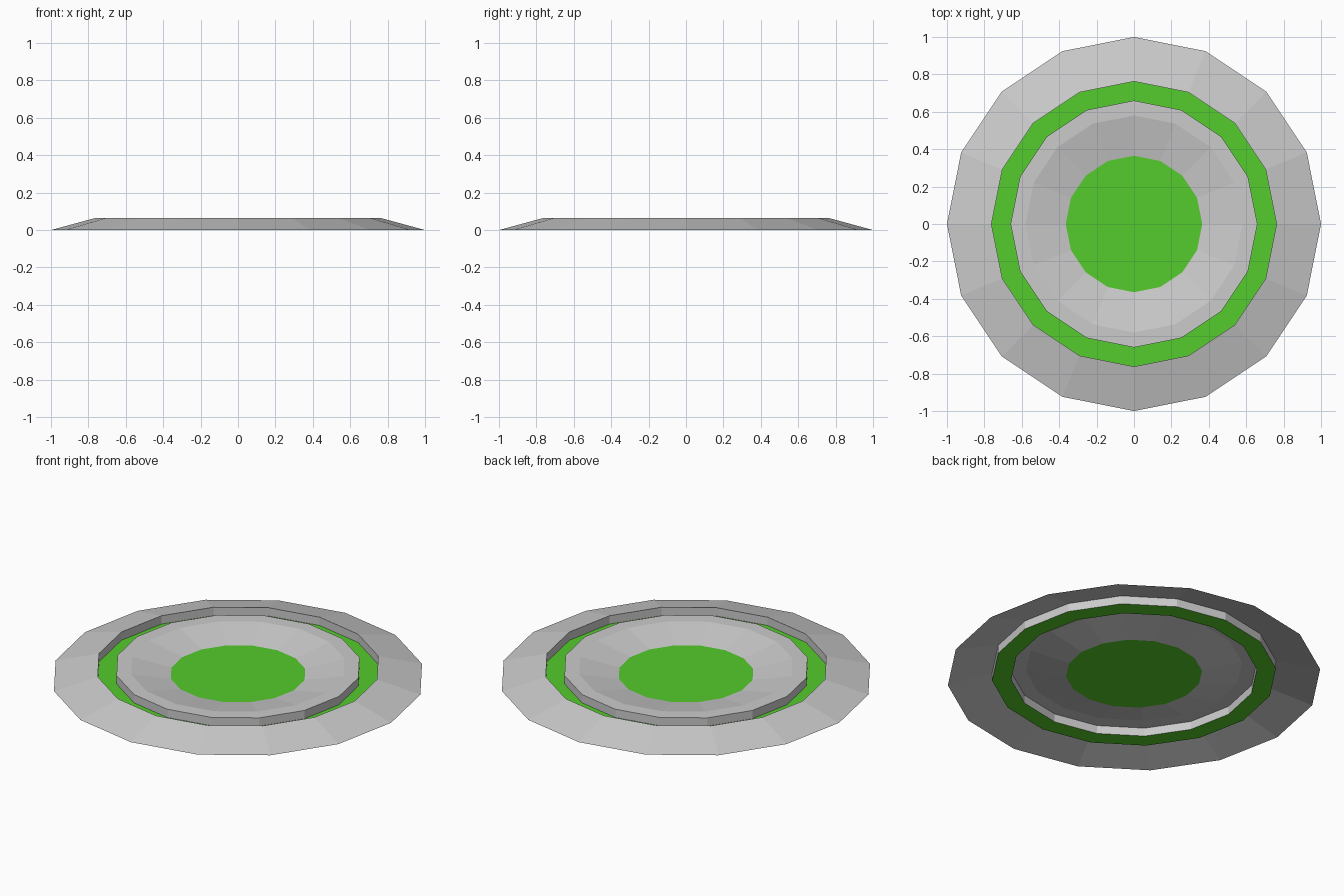
import bpy, bmesh
from math import cos, sin, pi

if "Cube" in bpy.data.objects:
    bpy.data.objects.remove(bpy.data.objects["Cube"])

SIDES = 16
RIM_Z, TRENCH_Z, PAD_Z = 0.065, 0.016, 0.022

green = bpy.data.materials.new("green")
green.diffuse_color = (0.09, 0.6, 0.025, 1)
green.use_nodes = True
green.node_tree.nodes["Principled BSDF"].inputs["Base Color"].default_value = green.diffuse_color


def lathe(name, profile, mat=None):
    """Open surface turned around z; profile is (radius, z) from outside inwards.
    A final radius of 0 caps the middle with one polygon."""
    bm = bmesh.new()
    cap = profile[-1][0] == 0
    rings = [[bm.verts.new((r * cos(2 * pi * i / SIDES), r * sin(2 * pi * i / SIDES), z))
              for i in range(SIDES)] for r, z in profile if r > 0]
    for a, b in zip(rings, rings[1:]):
        for i in range(SIDES):
            j = (i + 1) % SIDES
            bm.faces.new((a[i], a[j], b[j], b[i]))
    if cap:
        bm.faces.new(rings[-1])
    me = bpy.data.meshes.new(name)
    bm.to_mesh(me)
    bm.free()
    if mat:
        me.materials.append(mat)
    ob = bpy.data.objects.new(name, me)
    bpy.context.collection.objects.link(ob)
    return ob


# Sloping outer skirt with the outer wall of the trench
lathe("outer_skirt", [(1.0, 0), (0.762, RIM_Z), (0.762, TRENCH_Z)])
# Coloured floor of the trench
lathe("trench_floor", [(0.762, TRENCH_Z), (0.66, TRENCH_Z)], green)
# Inner wall, flat rim and shallow dish
lathe("inner_dish", [(0.66, TRENCH_Z), (0.66, RIM_Z), (0.58, RIM_Z), (0.365, PAD_Z)])
# Coloured pad in the middle
lathe("centre_pad", [(0.365, PAD_Z), (0, PAD_Z)], green)
